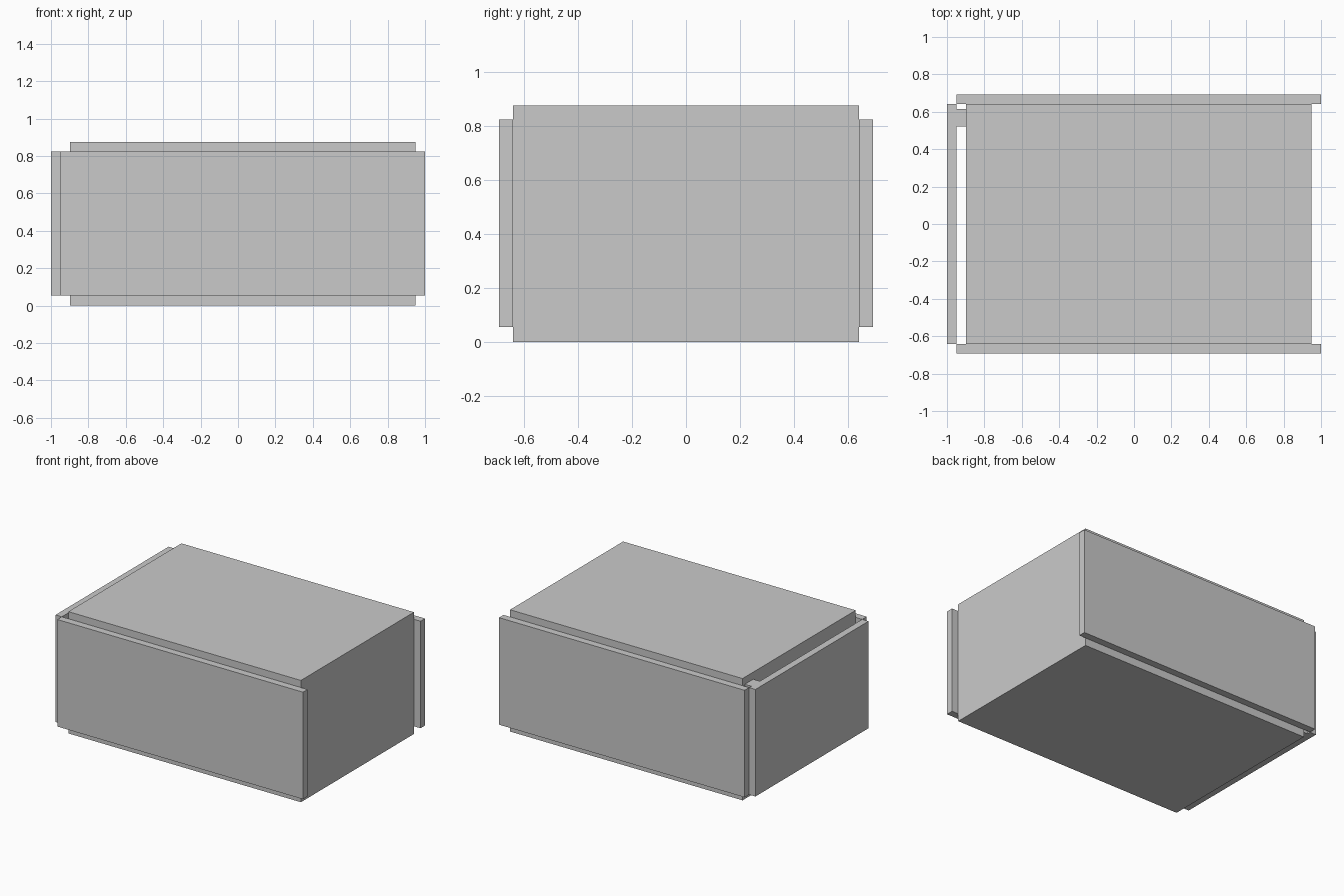
import bpy
import bmesh
from mathutils import Matrix, Vector

if "Cube" in bpy.data.objects:
    bpy.data.objects.remove(bpy.data.objects["Cube"])

grey = bpy.data.materials.new("light grey")
grey.diffuse_color = (0.59, 0.59, 0.59, 1)
grey.use_nodes = True
grey.node_tree.nodes["Principled BSDF"].inputs["Base Color"].default_value = grey.diffuse_color


def box(name, lo, hi):
    """Add a box between two opposite corners."""
    lo, hi = Vector(lo), Vector(hi)
    bm = bmesh.new()
    bmesh.ops.create_cube(bm, size=1, matrix=Matrix.Translation((lo + hi) / 2)
                          @ Matrix.Diagonal((*(hi - lo), 1)))
    mesh = bpy.data.meshes.new(name)
    bm.to_mesh(mesh)
    bm.free()
    mesh.materials.append(grey)
    obj = bpy.data.objects.new(name, mesh)
    bpy.context.collection.objects.link(obj)
    return obj


Z0, Z1 = 0.055, 0.823   # height range shared by the outer panels

# Main block
box("core_block", (-0.898, -0.641, 0), (0.948, 0.641, 0.874))

# Front and back panels, shifted sideways past the block
box("front_panel", (-0.95, -0.692, Z0), (1, -0.641, Z1))
box("back_panel", (-0.95, 0.641, Z0), (1, 0.692, Z1))

# Left panel stands off the block, joined by a narrow strip near the back
box("left_panel", (-1, -0.641, Z0), (-0.95, 0.641, Z1))
box("joining_strip", (-0.95, 0.52, Z0), (-0.898, 0.615, Z1))
